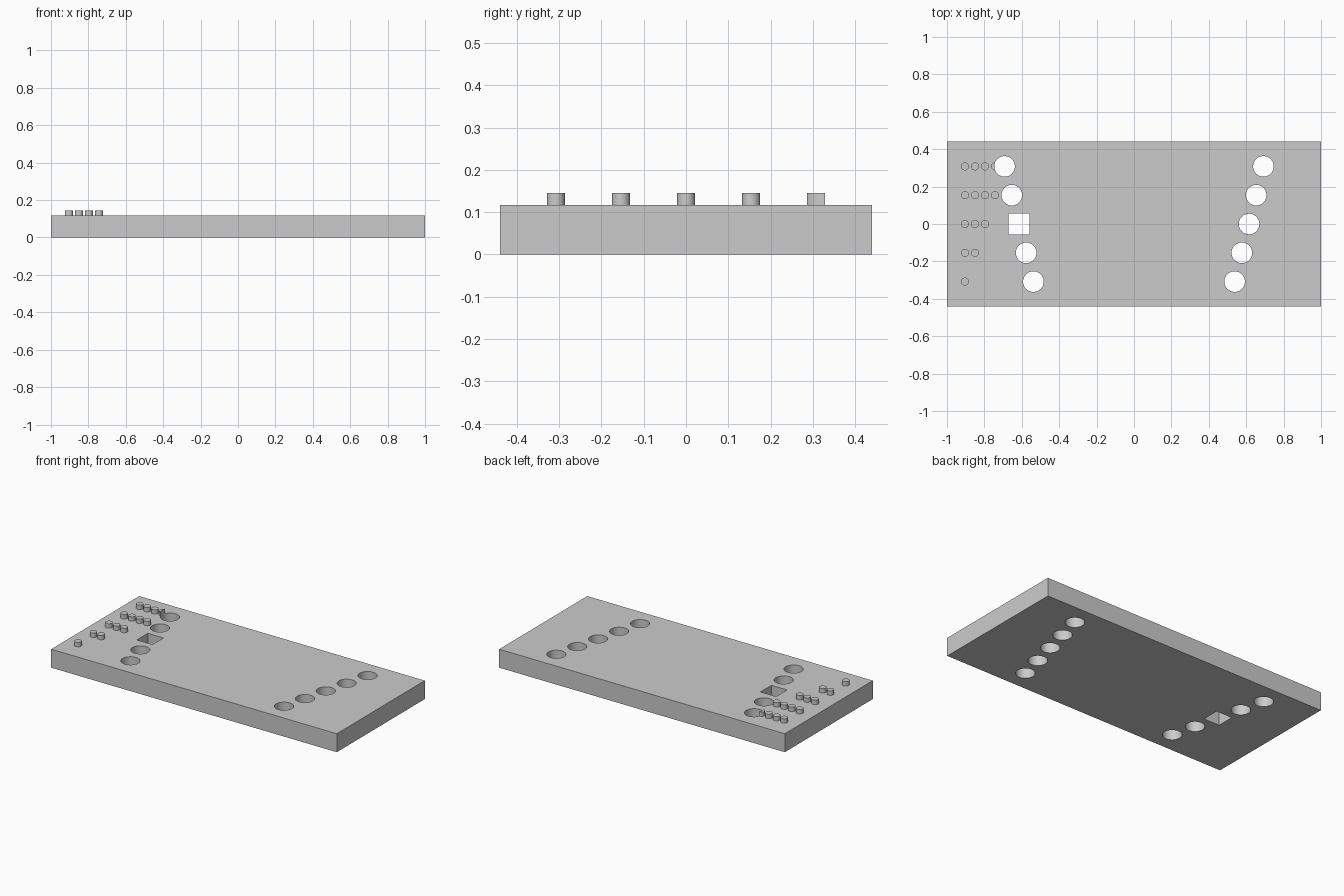
import bpy

old = bpy.data.objects.get("Cube")
if old:
    bpy.data.objects.remove(old, do_unlink=True)

HALF_Y, THICK, PEG_TOP = 0.44, 0.117, 0.145
HOLE_R, PEG_R = 0.055, 0.0212
PITCH_Y = 0.154

grey = bpy.data.materials.new("plain grey")
grey.use_nodes = True
colour = (0.6, 0.6, 0.6, 1)
grey.diffuse_color = colour
grey.node_tree.nodes["Principled BSDF"].inputs["Base Color"].default_value = colour


def box(name, centre, size):
    bpy.ops.mesh.primitive_cube_add(size=1, location=centre)
    ob = bpy.context.object
    ob.name = name
    ob.scale = size
    bpy.ops.object.transform_apply(location=False, rotation=False, scale=True)
    return ob


def cylinder(name, x, y, radius, z0, z1, sides):
    bpy.ops.mesh.primitive_cylinder_add(
        vertices=sides, radius=radius, depth=z1 - z0, location=(x, y, (z0 + z1) / 2))
    ob = bpy.context.object
    ob.name = name
    return ob


def cut(target, cutter):
    mod = target.modifiers.new("cut", "BOOLEAN")
    mod.operation = "DIFFERENCE"
    mod.solver = "EXACT"
    mod.object = cutter
    bpy.context.view_layer.objects.active = target
    bpy.ops.object.modifier_apply(modifier=mod.name)


def finish(ob):
    ob.data.materials.clear()
    ob.data.materials.append(grey)
    bpy.ops.object.select_all(action="DESELECT")
    ob.select_set(True)
    bpy.context.view_layer.objects.active = ob
    bpy.ops.object.shade_smooth_by_angle()


plate = box("plate", (0, 0, THICK / 2), (2, 2 * HALF_Y, THICK))

# Two slanted rows of through holes, with one square hole on the right side
cutters = []
for row in range(-2, 3):
    y = row * PITCH_Y
    for side in (-1, 1):
        x = side * (0.615 + row * 0.0385)
        if side < 0 and row == 0:
            hole = box("square_hole_cutter", (x, y, 0.1), (2 * HOLE_R, 2 * HOLE_R, 0.4))
        else:
            hole = cylinder("round_hole_cutter", x, y, HOLE_R, -0.1, 0.3, 64)
        cut(plate, hole)
        cutters.append(hole)
finish(plate)

# Counting pegs: one to four per row; the last one is trimmed by its hole
back_hole = min(cutters, key=lambda c: c.location.x)
for row, count in zip(range(-2, 3), (1, 2, 3, 4, 4)):
    for i in range(count):
        peg = cylinder("counting_peg", -0.904 + i * 0.0537, row * PITCH_Y,
                       PEG_R, THICK - 0.01, PEG_TOP, 32)
        if row == 2 and i == 3:
            cut(peg, back_hole)
        finish(peg)

for c in cutters:
    bpy.data.objects.remove(c, do_unlink=True)
